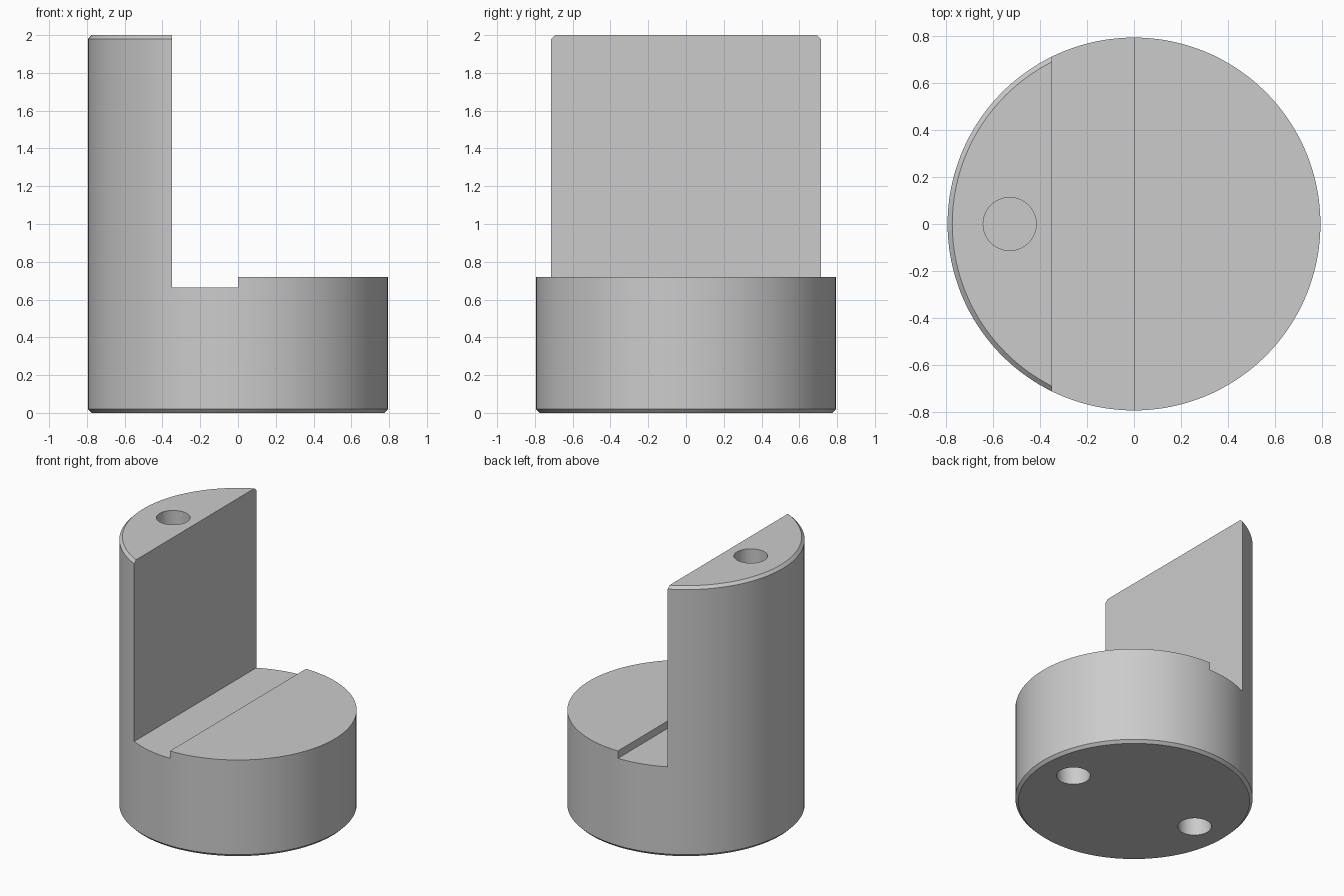
import bpy
import bmesh
import math
from mathutils import Matrix

old = bpy.data.objects.get("Cube")
if old:
    bpy.data.objects.remove(old, do_unlink=True)

RADIUS, HEIGHT, CHAMFER = 0.795, 2.0, 0.02
HOLE_RADIUS, HOLE_X, HOLE_DEPTH = 0.113, 0.53, 0.35

grey = bpy.data.materials.new("plain_grey")
grey.use_nodes = True
colour = (0.6, 0.6, 0.6, 1)
grey.diffuse_color = colour
grey.node_tree.nodes["Principled BSDF"].inputs["Base Color"].default_value = colour


def finish(name, bm):
    """Turn a bmesh into a linked, coloured object."""
    bmesh.ops.recalc_face_normals(bm, faces=bm.faces)
    mesh = bpy.data.meshes.new(name)
    bm.to_mesh(mesh)
    bm.free()
    mesh.materials.append(grey)
    obj = bpy.data.objects.new(name, mesh)
    bpy.context.collection.objects.link(obj)
    return obj


def cylinder(name, radius, z0, z1, x=0, segments=64, chamfer=0):
    bm = bmesh.new()
    bmesh.ops.create_cone(bm, cap_ends=True, segments=segments,
                          radius1=radius, radius2=radius, depth=z1 - z0,
                          matrix=Matrix.Translation((x, 0, (z0 + z1) / 2)))
    if chamfer:
        rims = [e for e in bm.edges if abs(e.verts[0].co.z - e.verts[1].co.z) < 1e-4]
        bmesh.ops.bevel(bm, geom=rims, offset=chamfer, segments=1, affect='EDGES')
    return finish(name, bm)


def prism(name, outline, half_width):
    """Extrude an x-z outline along y."""
    bm = bmesh.new()
    face = bm.faces.new([bm.verts.new((x, -half_width, z)) for x, z in outline])
    extruded = bmesh.ops.extrude_face_region(bm, geom=[face])["geom"]
    moved = [v for v in extruded if isinstance(v, bmesh.types.BMVert)]
    bmesh.ops.translate(bm, verts=moved, vec=(0, 2 * half_width, 0))
    return finish(name, bm)


def cut(target, cutter):
    cutter.hide_render = True
    mod = target.modifiers.new("cut", 'BOOLEAN')
    mod.operation = 'DIFFERENCE'
    mod.solver = 'EXACT'
    mod.object = cutter
    bpy.context.view_layer.objects.active = target
    bpy.ops.object.modifier_apply(modifier=mod.name)
    bpy.data.objects.remove(cutter, do_unlink=True)


# Round body with chamfered rims
body = cylinder("stepped_round_block", RADIUS, 0, HEIGHT, segments=128, chamfer=CHAMFER)

# Upright wall, shallow channel and raised half of the base
cut(body, prism("step_cutter", [(-0.35, 0.665), (0, 0.665), (0, 0.72),
                                (1, 0.72), (1, 2.2), (-0.35, 2.2)], 1))

# Blind holes: one in the top of the wall, two underneath
cut(body, cylinder("top_hole", HOLE_RADIUS, HEIGHT - HOLE_DEPTH, HEIGHT + 0.1, -HOLE_X))
for side in (-1, 1):
    cut(body, cylinder("base_hole", HOLE_RADIUS, -0.1, HOLE_DEPTH, side * HOLE_X))

# Smooth round walls, sharp edges
bpy.ops.object.select_all(action='DESELECT')
body.select_set(True)
bpy.context.view_layer.objects.active = body
bpy.ops.object.shade_smooth_by_angle(angle=math.radians(30))
